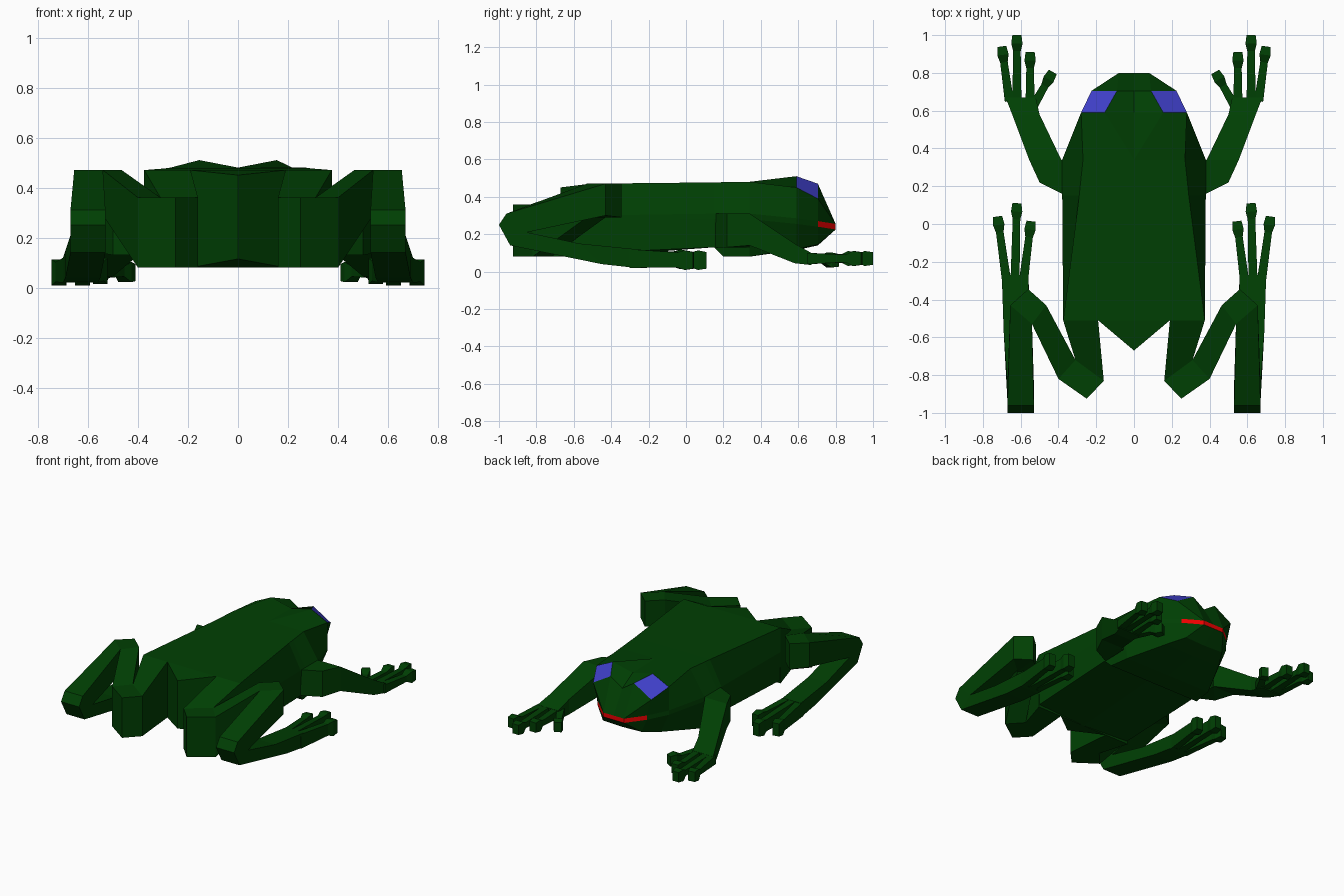
import bpy, bmesh
from mathutils import Vector

if "Cube" in bpy.data.objects:
    bpy.data.objects.remove(bpy.data.objects["Cube"])


def material(name, rgb):
    m = bpy.data.materials.new(name)
    m.diffuse_color = (*rgb, 1)
    m.use_nodes = True
    m.node_tree.nodes["Principled BSDF"].inputs["Base Color"].default_value = m.diffuse_color
    return m


GREEN = material("green_skin", (0.0, 0.05, 0.001))
BLUE = material("blue_eye", (0.05, 0.05, 0.58))
RED = material("red_mouth", (0.85, 0.0, 0.0))


def loft(name, rings, caps=(True, True), paint=None, mirror=False):
    """Skin closed rings; coincident points are shared, collapsed faces dropped."""
    index, faces, mats = {}, [], []

    def add(points, mat):
        ids = []
        for p in points:
            k = index.setdefault(tuple(round(c, 4) for c in p), len(index))
            if k not in ids:
                ids.append(k)
        if len(ids) > 2:
            faces.append(ids)
            mats.append(mat)

    n = len(rings[0])
    for i in range(len(rings) - 1):
        a, b = rings[i], rings[i + 1]
        for j in range(n):
            k = (j + 1) % n
            add((a[j], a[k], b[k], b[j]), paint(i, j) if paint else 0)
    if caps[0]:
        add(rings[0], 0)
    if caps[1]:
        add(rings[-1], 2 if paint else 0)
    me = bpy.data.meshes.new(name)
    me.from_pydata(list(index), [], faces)
    for m in (GREEN, BLUE, RED):
        me.materials.append(m)
    for p, m in zip(me.polygons, mats):
        p.material_index = m
    bm = bmesh.new()
    bm.from_mesh(me)
    bmesh.ops.recalc_face_normals(bm, faces=bm.faces)
    bm.to_mesh(me)
    bm.free()
    ob = bpy.data.objects.new(name, me)
    bpy.context.collection.objects.link(ob)
    if mirror:
        ob.modifiers.new("Mirror", 'MIRROR')
    return ob


def limb(name, sections):
    """Each section: left x,y, right x,y, low z, high z, y shift of the high edge."""
    rings = []
    for xl, yl, xr, yr, lo, hi, dy in sections:
        rings.append([(xl, yl, lo), (xl, yl + dy, hi), (xr, yr + dy, hi), (xr, yr, lo)])
    loft(name, rings, mirror=True)


def toe(name, start, end, base=0.03, neck=0.02, tall=0.04):
    """Thin shaft with a swollen, blunt pad at the end."""
    s, e = Vector(start), Vector(end)
    d = (e - s).normalized()
    side = Vector((d.y, -d.x, 0)).normalized()
    up = Vector((0, 0, 1))
    rings = []
    for c, w, h in ((s, 0.024, base), (e - d * 0.085, 0.02, neck),
                    (e - d * 0.045, 0.03, tall), (e, 0.024, tall * 0.85)):
        rings.append([c - side * w - up * h, c - side * w + up * h,
                      c + side * w + up * h, c + side * w - up * h])
    loft(name, rings, mirror=True)


# Body and head: half sections (x, z) from top centre to bottom centre
stations = [
    (-0.67, [(0, .45), (0, .45), (0, .45), (0, .30), (0, .27), (0, .115), (0, .115)]),
    (-0.51, [(0, .47), (0, .47), (.19, .47), (.19, .30), (.19, .27), (.19, .08), (0, .08)]),
    (-0.51, [(0, .47), (0, .47), (.375, .47), (.375, .30), (.375, .27), (.37, .10), (0, .08)]),
    (0.15, [(0, .477), (0, .477), (.29, .477), (.38, .31), (.38, .28), (.375, .13), (0, .13)]),
    (0.20, [(0, .478), (0, .478), (.285, .478), (.38, .31), (.38, .28), (.36, .08), (0, .08)]),
    (0.34, [(0, .48), (0, .48), (.27, .48), (.38, .31), (.38, .28), (.34, .08), (0, .08)]),
    (0.59, [(0, .475), (.155, .51), (.28, .45), (.28, .285), (.28, .255), (.22, .12), (0, .115)]),
    (0.705, [(0, .41), (.09, .47), (.225, .39), (.19, .27), (.19, .24), (.15, .145), (0, .14)]),
    (0.80, [(0, .255), (.08, .255), (.08, .255), (.08, .255), (.08, .225), (.08, .225), (0, .225)]),
]
body = []
for y, half in stations:
    body.append([(x, y, z) for x, z in half] + [(-x, y, z) for x, z in reversed(half)])


# Eyes are the raised brow panels, the mouth is the strip round the snout
def face_paint(i, j):
    if i == 6 and j in (1, 11):
        return 1
    if i == 7 and j in (3, 9):
        return 2
    return 0


loft("body", body, caps=(False, True), paint=face_paint)

# Hind legs: hip, knee, folded ankle, long foot
limb("hind_leg", [
    (.19, -.51, .375, -.51, .08, .47, 0),
    (.16, -.83, .31, -.72, .08, .36, 0),
    (.25, -.925, .31, -.72, .08, .36, 0),
    (.40, -.82, .31, -.72, .08, .36, 0),
    (.54, -.53, .465, -.43, .29, .47, 0),
    (.54, -.53, .56, -.345, .29, .47, 0),
    (.54, -.53, .655, -.43, .30, .47, 0),
    (.53, -.85, .67, -.85, .21, .31, -.11),
    (.53, -.85, .67, -.85, .21, .25, -.15),
    (.53, -.85, .67, -.85, .21, .14, -.09),
    (.55, -.57, .69, -.57, .15, .04, .12),
    (.56, -.27, .70, -.27, .12, .02, 0),
])

# Front legs: shoulder, elbow, wrist, palm
limb("front_leg", [
    (.37, .155, .375, .34, .13, .31, 0),
    (.50, .22, .385, .34, .13, .31, 0),
    (.555, .34, .385, .34, .14, .31, 0),
    (.645, .58, .50, .58, .045, .15, 0),
    (.68, .67, .52, .67, .035, .10, 0),
])

# Toes
for k, (a, b) in enumerate([
        ((.675, -.30, .07), (.722, .04, .06)),
        ((.63, -.30, .07), (.62, .11, .06)),
        ((.585, -.30, .07), (.545, .015, .065))]):
    toe(f"hind_toe_{k + 1}", a, b, base=0.05, neck=0.04, tall=0.052)
for k, (a, b) in enumerate([
        ((.66, .65, .07), (.70, .94, .07)),
        ((.62, .65, .07), (.62, 1.0, .07)),
        ((.55, .65, .07), (.55, .91, .07)),
        ((.53, .63, .07), (.43, .805, .06))]):
    toe(f"front_toe_{k + 1}", a, b)
